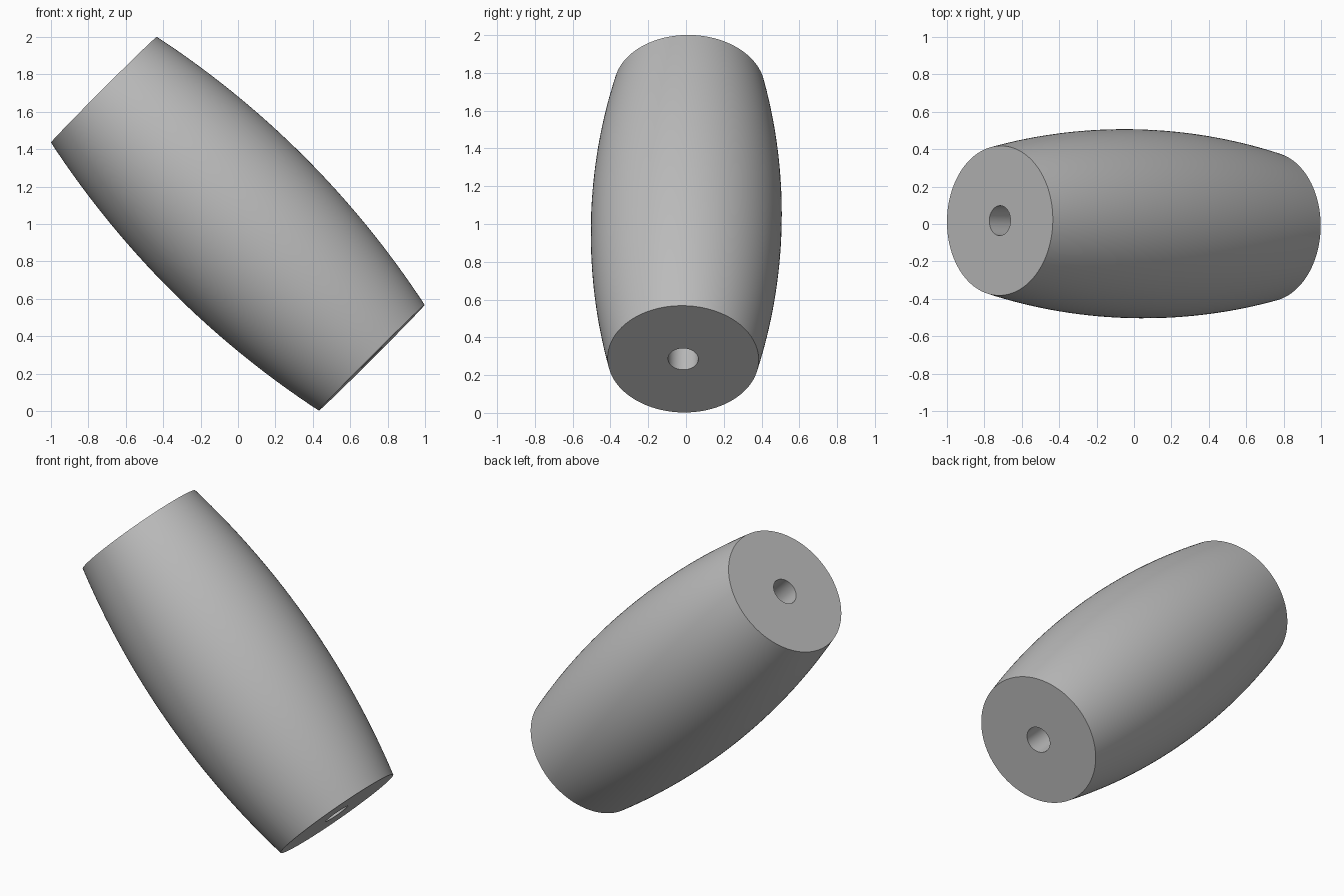
import bpy, bmesh, math
from mathutils import Vector, Matrix

cube = bpy.data.objects.get("Cube")
if cube:
    bpy.data.objects.remove(cube, do_unlink=True)

# Main sizes
TOP = Vector((-0.717, 0.018, 1.718))
BOTTOM = Vector((0.715, -0.015, 0.285))
END_R, MID_R, HOLE_R = 0.4, 0.505, 0.08
SEGMENTS, STEPS = 128, 32

grey = bpy.data.materials.new("grey")
grey.use_nodes = True
colour = (0.5, 0.5, 0.5, 1)
grey.diffuse_color = colour
grey.node_tree.nodes["Principled BSDF"].inputs["Base Color"].default_value = colour

# Closed profile: circular bulging arc outside, straight bore inside
half = (BOTTOM - TOP).length / 2
sag = MID_R - END_R
arc_r = (half ** 2 + sag ** 2) / (2 * sag)
profile = []
for i in range(STEPS + 1):
    h = half * (2 * i / STEPS - 1)
    profile.append((MID_R - arc_r + math.sqrt(arc_r ** 2 - h ** 2), h))
profile += [(HOLE_R, half), (HOLE_R, -half)]

# Revolve the profile around the axis
bm = bmesh.new()
rings = []
for s in range(SEGMENTS):
    a = math.tau * s / SEGMENTS
    rings.append([bm.verts.new((r * math.cos(a), r * math.sin(a), h)) for r, h in profile])
for s in range(SEGMENTS):
    a, b = rings[s], rings[(s + 1) % SEGMENTS]
    for i in range(len(profile)):
        j = (i + 1) % len(profile)
        bm.faces.new((a[i], b[i], b[j], a[j]))
bmesh.ops.recalc_face_normals(bm, faces=bm.faces)

# Lean the barrel onto its tilted axis
tilt = (TOP - BOTTOM).to_track_quat('Z', 'Y').to_matrix().to_4x4()
bm.transform(Matrix.Translation((TOP + BOTTOM) / 2) @ tilt)

mesh = bpy.data.meshes.new("barrel_bead")
bm.to_mesh(mesh)
bm.free()
mesh.materials.append(grey)
barrel = bpy.data.objects.new("barrel_bead", mesh)
bpy.context.collection.objects.link(barrel)

# Smooth sides with crisp rims
bpy.ops.object.select_all(action='DESELECT')
barrel.select_set(True)
bpy.context.view_layer.objects.active = barrel
bpy.ops.object.shade_smooth_by_angle(angle=math.radians(30))
